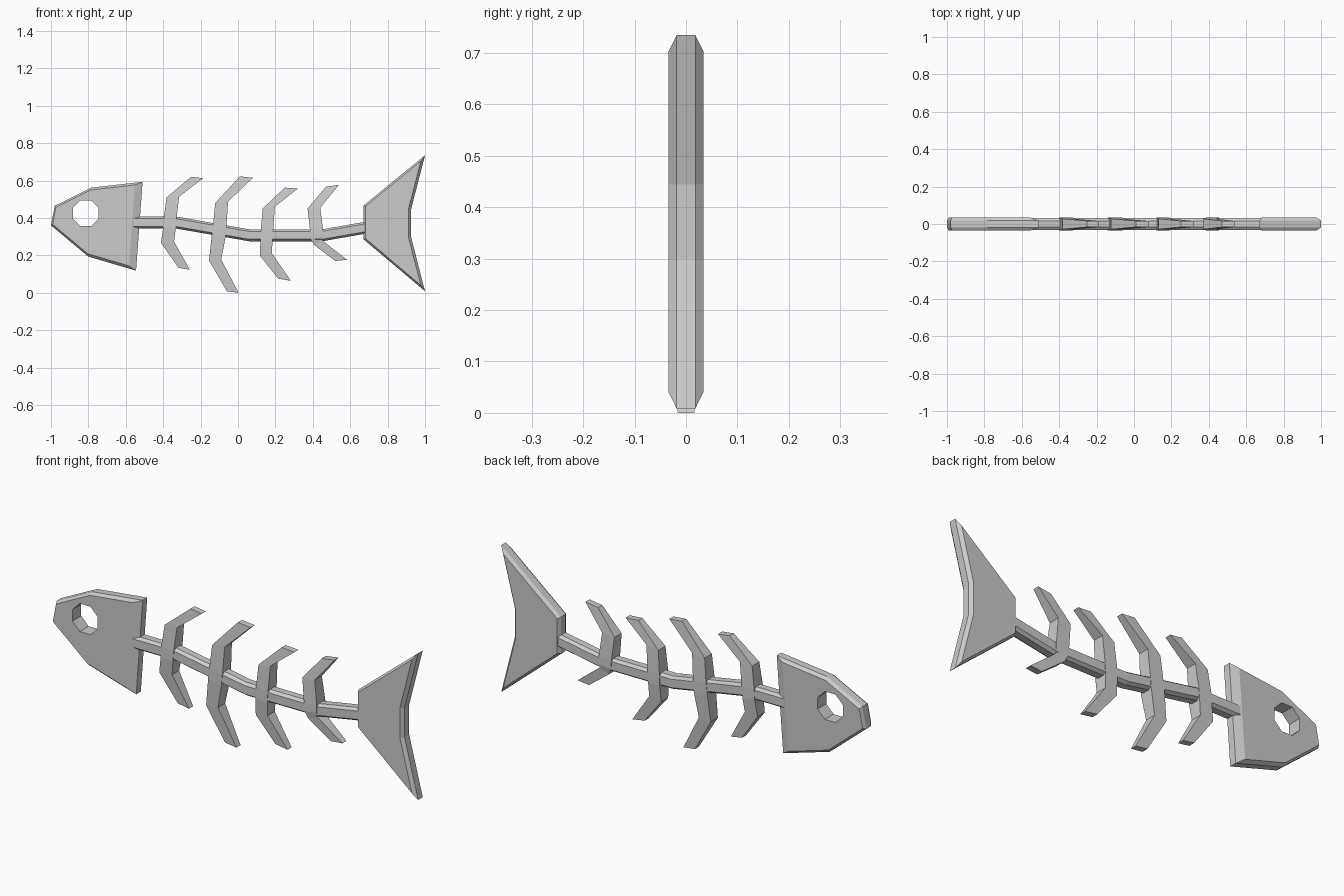
import bpy, bmesh, math
from mathutils import Vector

if "Cube" in bpy.data.objects:
    bpy.data.objects.remove(bpy.data.objects["Cube"])

grey = bpy.data.materials.new("bone grey")
grey.diffuse_color = (0.6, 0.6, 0.6, 1)
grey.use_nodes = True
grey.node_tree.nodes["Principled BSDF"].inputs["Base Color"].default_value = grey.diffuse_color


def finish(name, bm):
    bmesh.ops.recalc_face_normals(bm, faces=bm.faces)
    me = bpy.data.meshes.new(name)
    bm.to_mesh(me)
    bm.free()
    ob = bpy.data.objects.new(name, me)
    me.materials.append(grey)
    bpy.context.collection.objects.link(ob)
    return ob


def inset(pts, amounts):
    """Move every edge of a clockwise outline inwards and re-mitre corners."""
    pts = [Vector(p) for p in pts]
    n, out = len(pts), []

    def edge(i):
        a, b = pts[i % n], pts[(i + 1) % n]
        d = (b - a).normalized()
        nrm = Vector((d.y, -d.x))
        return nrm, nrm.dot(a) + amounts[i % n]
    for i in range(n):
        (n1, c1), (n2, c2) = edge(i - 1), edge(i)
        det = n1.x * n2.y - n1.y * n2.x
        if abs(det) < 1e-4:
            out.append(pts[i] + n2 * amounts[i])
        else:
            out.append(Vector(((c1 * n2.y - c2 * n1.y) / det,
                               (n1.x * c2 - n2.x * c1) / det)))
    return out


def loft(bm, rings):
    rings = [[bm.verts.new(co) for co in r] for r in rings]
    n = len(rings[0])
    for a, b in zip(rings, rings[1:]):
        for i in range(n):
            j = (i + 1) % n
            bm.faces.new((a[i], a[j], b[j], b[i]))
    bm.faces.new(rings[0])
    bm.faces.new(rings[-1])


def plate(name, pts, amounts, rim=0.018, face=0.034):
    """Flat plate with chamfered edges, front and back alike."""
    inner = inset(pts, amounts)
    bm = bmesh.new()
    loft(bm, [[(p[0], y, p[1]) for p in ring] for ring, y in
              ((inner, -face), (pts, -rim), (pts, rim), (inner, face))])
    return finish(name, bm)


# Head, with a wider chamfer at the rear
head = plate("head", [(-1.0, .36), (-.98, .465), (-.785, .562), (-.51, .593),
                      (-.545, .118), (-.80, .193)],
             [.008, .01, .012, .04, .014, .01])

# Eye hole, eight sided
bm = bmesh.new()
loft(bm, [[(-.814 + .075 * math.cos((k + .5) * math.pi / 4), y,
            .425 + .075 * math.sin((k + .5) * math.pi / 4)) for k in range(8)]
          for y in (-.1, .1)])
cutter = finish("eye_cutter", bm)
cutter.hide_render = True
mod = head.modifiers.new("eye hole", 'BOOLEAN')
mod.operation, mod.object, mod.solver = 'DIFFERENCE', cutter, 'EXACT'
bpy.context.view_layer.objects.active = head
bpy.ops.object.modifier_apply(modifier=mod.name)
bpy.data.objects.remove(cutter)

# Tail fin
plate("tail", [(.672, .285), (.672, .467), (1.0, .735), (.925, .444),
               (.925, .30), (1.0, .008)], [.01, .01, .014, .014, .014, .01])

# Spine, following a gentle bend
path = [(-.57, .375), (-.33, .375), (.06, .307), (.45, .307), (.69, .349)]
top = [(x, z + .032) for x, z in path]
bottom = [(x, z - .032) for x, z in reversed(path)]
plate("spine", top + bottom, [.011] * 10, .017, .032)

# Ribs: (left x, left z, right x, right z) at tip, knee, base, base, knee, tip
ribs = [
    [(-.25, .62, -.187, .612), (-.382, .51, -.315, .513), (-.397, .40, -.328, .40),
     (-.40, .35, -.333, .34), (-.412, .267, -.342, .273), (-.318, .133, -.257, .123)],
    [(.01, .622, .08, .615), (-.122, .48, -.053, .487), (-.133, .365, -.062, .355),
     (-.14, .31, -.067, .295), (-.155, .172, -.09, .178), (-.06, .008, .003, 0)],
    [(.25, .562, .32, .557), (.132, .45, .197, .46), (.122, .335, .188, .335),
     (.12, .28, .184, .28), (.117, .198, .182, .21), (.215, .075, .283, .064)],
    [(.47, .567, .54, .577), (.372, .45, .44, .455), (.385, .335, .455, .335),
     (.388, .29, .455, .30), (.405, .257, .453, .278), (.52, .17, .583, .176)],
]
depths = (.016, .028, .034, .034, .028, .016)
for k, rib in enumerate(ribs, 1):
    bm = bmesh.new()
    loft(bm, [[(a, -d, b), (c, -d, e), (c, d, e), (a, d, b)]
              for (a, b, c, e), d in zip(rib, depths)])
    finish(f"rib_{k}", bm)
